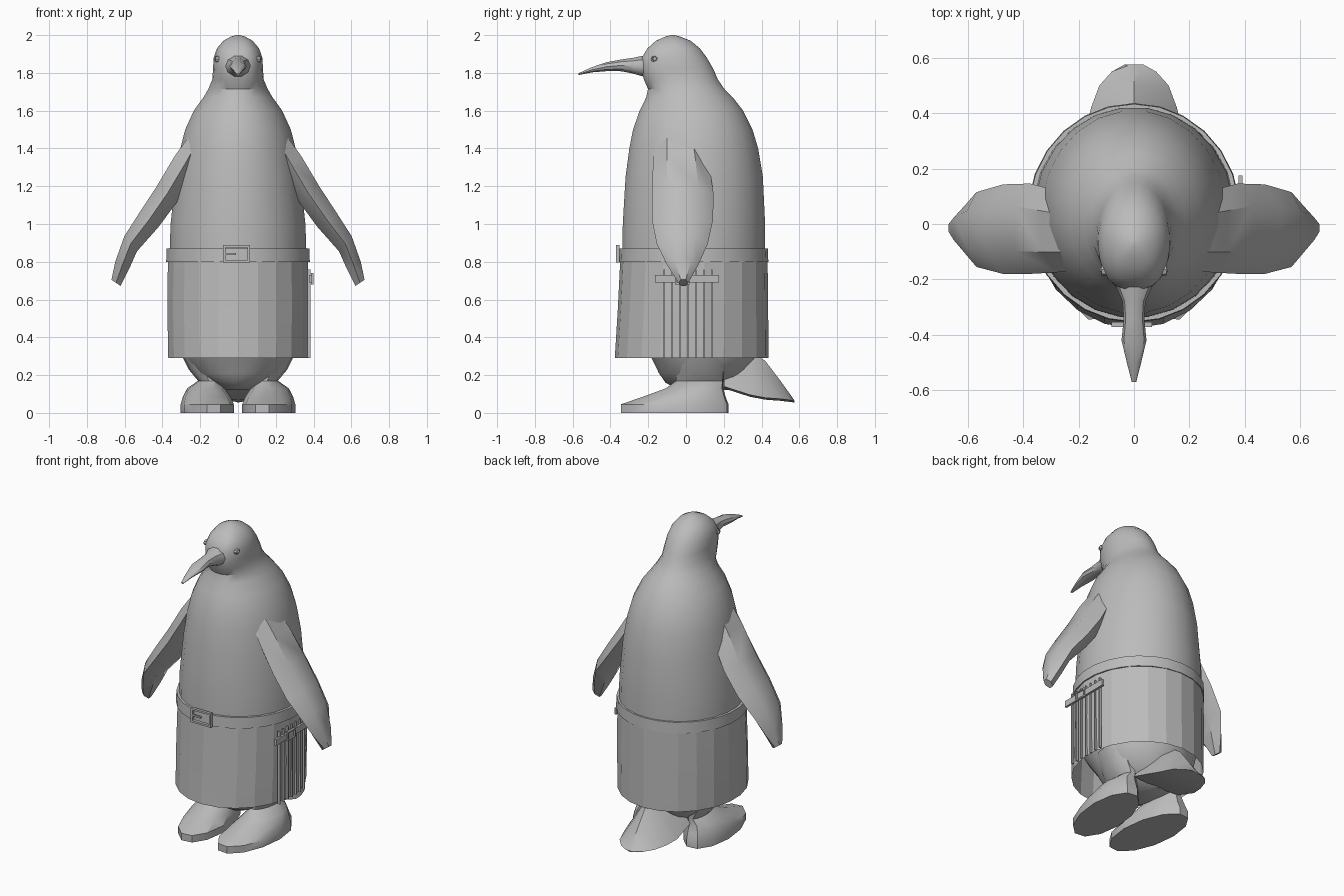
import bpy, bmesh, math
from mathutils import Vector

if "Cube" in bpy.data.objects:
    bpy.data.objects.remove(bpy.data.objects["Cube"])

grey = bpy.data.materials.new("plain grey")
grey.diffuse_color = (0.5, 0.5, 0.5, 1)
grey.use_nodes = True
grey.node_tree.nodes["Principled BSDF"].inputs["Base Color"].default_value = grey.diffuse_color


def finish(name, bm, angle=35, mirror=False):
    bmesh.ops.recalc_face_normals(bm, faces=bm.faces)
    me = bpy.data.meshes.new(name)
    bm.to_mesh(me)
    bm.free()
    ob = bpy.data.objects.new(name, me)
    bpy.context.collection.objects.link(ob)
    me.materials.append(grey)
    if mirror:
        ob.modifiers.new("mirror", 'MIRROR')
    if angle:
        bpy.ops.object.select_all(action='DESELECT')
        ob.select_set(True)
        bpy.context.view_layer.objects.active = ob
        bpy.ops.object.shade_smooth_by_angle(angle=math.radians(angle))
    return ob


def loft(name, rings, caps=True, angle=35, mirror=False):
    """Skin a list of equal-length point rings."""
    bm = bmesh.new()
    vs = [[bm.verts.new(p) for p in r] for r in rings]
    n = len(vs[0])
    for a, b in zip(vs, vs[1:]):
        for i in range(n):
            j = (i + 1) % n
            bm.faces.new((a[i], a[j], b[j], b[i]))
    if caps:
        bm.faces.new(vs[0][::-1])
        bm.faces.new(vs[-1])
    return finish(name, bm, angle, mirror)


def oval(x, y, z, rx, ry, n, turn=0.0, square=1.0):
    """Horizontal oval ring, turned about z; square < 1 fills out the front half."""
    c, s = math.cos(turn), math.sin(turn)
    pts = []
    for i in range(n):
        t = 2 * math.pi * (i + .5) / n
        u, v = math.cos(t), ry * math.sin(t)
        if v < 0:
            u = math.copysign(abs(u) ** square, u)
        u *= rx
        pts.append((x + u * c - v * s, y + u * s + v * c, z))
    return pts


def upright(x, y, z, rx, rz, n):
    """Oval ring facing along y."""
    return [(x + rx * math.cos(2 * math.pi * i / n), y,
             z + rz * math.sin(2 * math.pi * i / n)) for i in range(n)]


def boxes(name, items):
    """Several boxes in one object, each (centre, size)."""
    bm = bmesh.new()
    for c, s in items:
        vs = bmesh.ops.create_cube(bm, size=1)["verts"]
        for v in vs:
            v.co = Vector(c) + Vector(v.co[k] * s[k] for k in range(3))
    return finish(name, bm, 0)


# body and head: height, front y, back y, half width
body = [(.12, -.04, .22, .07), (.16, -.11, .27, .16), (.21, -.145, .31, .23),
        (.30, -.19, .37, .29), (.42, -.28, .40, .325), (.55, -.335, .415, .35),
        (.80, -.34, .423, .367), (1.0, -.338, .422, .36), (1.25, -.323, .41, .333),
        (1.4, -.303, .385, .308), (1.5, -.283, .355, .282), (1.6, -.248, .305, .236),
        (1.67, -.213, .25, .185), (1.715, -.203, .205, .158), (1.765, -.225, .17, .137),
        (1.82, -.238, .147, .133), (1.88, -.236, .112, .13), (1.93, -.205, .075, .112),
        (1.97, -.16, .025, .078), (1.992, -.11, -.03, .038), (2.0, -.08, -.06, .01)]
loft("body", [oval(0, (f + b) / 2, z, w, (b - f) / 2, 24, 0, .7 if z > 1.76 else 1)
              for z, f, b, w in body])

# beak: y, centre height, half width, half height
beak = [(-.17, 1.838, .085, .062), (-.23, 1.836, .064, .057), (-.28, 1.838, .042, .044),
        (-.34, 1.84, .037, .033), (-.42, 1.833, .045, .025), (-.50, 1.816, .026, .014),
        (-.57, 1.793, .008, .005)]
loft("beak", [upright(0, y, z, w, h, 10) for y, z, w, h in beak])

# eyes with a lid ring around each
bm = bmesh.new()
bmesh.ops.create_uvsphere(bm, u_segments=10, v_segments=6, radius=.011)
for v in bm.verts:
    v.co += Vector((.113, -.165, 1.873))
finish("eyes", bm, 40, True)
lid = []
for dx, r in ((-.012, .022), (.006, .020), (.006, .014), (-.008, .012)):
    lid.append([(.112 + dx, -.165 + r * math.cos(t * math.pi / 4),
                 1.873 + .8 * r * math.sin(t * math.pi / 4)) for t in range(8)])
loft("eyelids", lid, False, 30, True)

# wings: outer x, z, inner x, z, front y, back y
wing = [(.24, 1.49, .16, 1.43, -.165, .095), (.335, 1.36, .23, 1.27, -.175, .122),
        (.43, 1.20, .32, 1.12, -.18, .146), (.525, 1.055, .42, .985, -.18, .143),
        (.602, .935, .535, .855, -.155, .115), (.65, .80, .575, .765, -.10, .065),
        (.67, .705, .622, .672, -.04, .012)]
rings = []
for ox, oz, ix, iz, f, b in wing:
    mx, mz, d = (ox + ix) / 2, (oz + iz) / 2, (b - f) * .25
    rings.append([(mx, f, mz), (ox, f + d, oz), (ox, b - d, oz),
                  (mx, b, mz), (ix, b - d, iz), (ix, f + d, iz)])
loft("wings", rings, True, 40, True)

# legs and feet: x, y, z, half width, half length
foot = [(.163, -.06, 0, .137, .293), (.163, -.06, .045, .137, .293),
        (.165, -.01, .085, .125, .225), (.168, .045, .13, .10, .155),
        (.155, .072, .17, .055, .128), (.18, .078, .23, .08, .128),
        (.20, .08, .33, .11, .14)]
loft("legs_and_feet", [oval(x, y, z, w, l, 12, math.radians(-7)) for x, y, z, w, l in foot],
     True, 28, True)

# tail: y, top z, bottom z, half width
tail = [(.20, .36, .13, .17), (.34, .33, .085, .175), (.42, .275, .07, .155),
        (.50, .17, .064, .125), (.55, .10, .058, .08), (.575, .064, .055, .035)]
loft("tail", [[(-w, y, b + .01), (-w * .4, y, b + (t - b) * .7), (0, y, t),
               (w * .4, y, b + (t - b) * .7), (w, y, b + .01), (0, y, b)]
              for y, t, b, w in tail], True, 35)

# wrap skirt and waist belt
loft("skirt", [oval(0, .03, .29, .373, .407, 22), oval(0, .037, .55, .378, .398, 22),
               oval(0, .042, .81, .375, .39, 22)], False, 12)
loft("belt", [oval(0, .04, z, w, w + .013, 26) for z, w in
              ((.80, .368), (.80, .383), (.87, .380), (.87, .362))], False, 25)

# front buckle: frame of four bars with a prong
boxes("belt_buckle", [((-.008, -.362, .882), (.145, .018, .012)),
                      ((-.008, -.362, .803), (.145, .018, .012)),
                      ((-.074, -.362, .842), (.013, .018, .09)),
                      ((.058, -.362, .842), (.013, .018, .09)),
                      ((-.04, -.364, .842), (.06, .012, .01))])

# narrow pleats on the side of the skirt
boxes("skirt_pleats", [((.375, -.115 + .042 * i, .525), (.016, .007, .47)) for i in range(7)])

# side strap with its small buckle
boxes("side_strap", [((.384, .005, .71), (.014, .34, .04)),
                     ((.394, -.02, .735), (.014, .07, .009)),
                     ((.394, -.02, .685), (.014, .07, .009)),
                     ((.394, -.055, .71), (.014, .009, .06)),
                     ((.394, .015, .71), (.014, .009, .06))])
